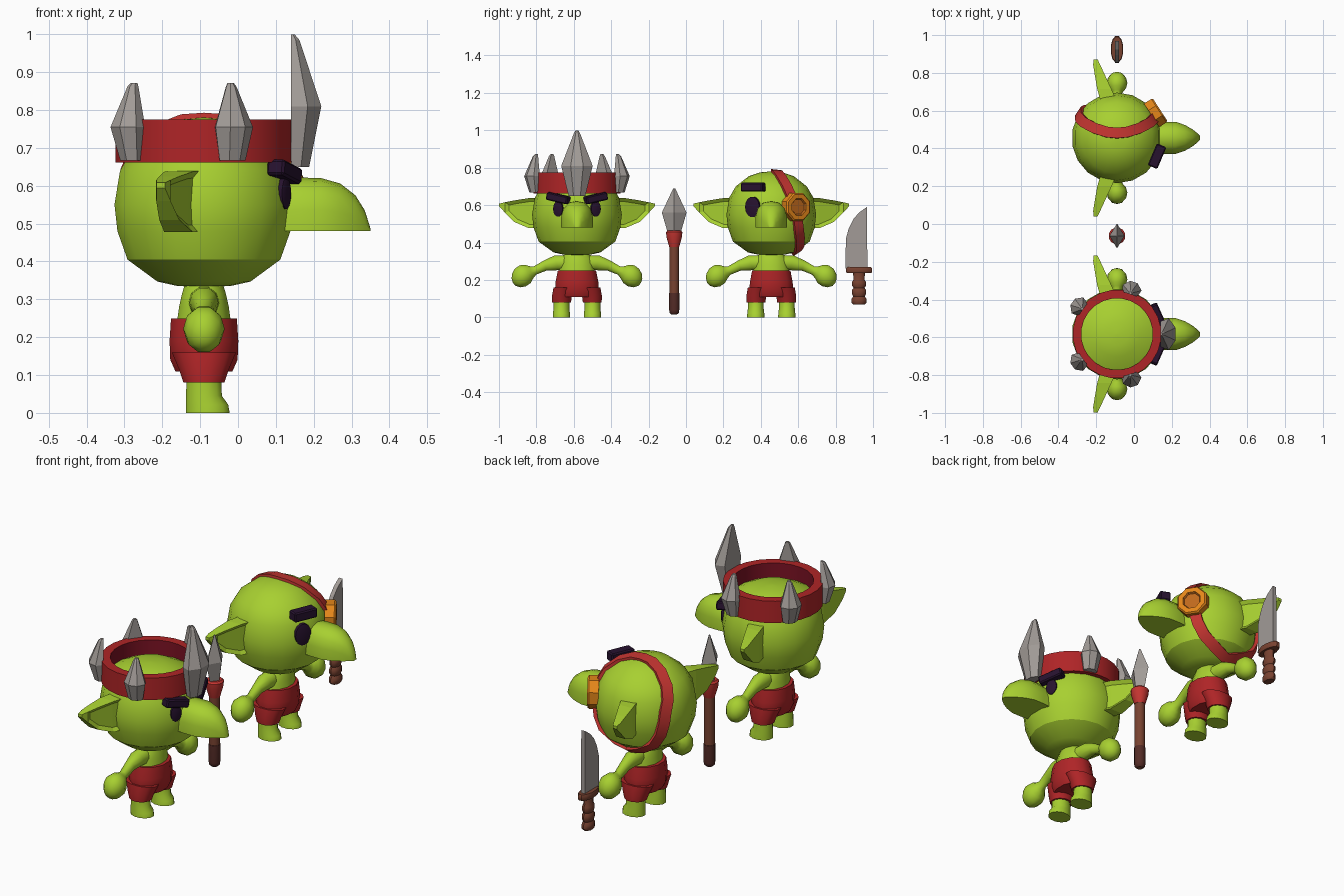
import bpy, bmesh, math
from math import sin, cos, pi, radians, sqrt
from mathutils import Vector, Matrix

if "Cube" in bpy.data.objects:
    bpy.data.objects.remove(bpy.data.objects["Cube"])

def material(name, col):
    m = bpy.data.materials.new(name)
    m.diffuse_color = (*col, 1)
    m.use_nodes = True
    m.node_tree.nodes["Principled BSDF"].inputs["Base Color"].default_value = m.diffuse_color
    return m

GREEN = material("goblin green", (0.39, 0.63, 0.03))
RED = material("cloth red", (0.43, 0.018, 0.02))
STRAP = material("strap red", (0.55, 0.035, 0.03))
CRIMSON = material("dark crimson", (0.2, 0.006, 0.017))
STEEL = material("steel grey", (0.36, 0.33, 0.31))
BROWN = material("wood brown", (0.19, 0.055, 0.03))
DARK_BROWN = material("dark brown", (0.09, 0.025, 0.02))
ORANGE = material("patch orange", (0.78, 0.24, 0.01))
AMBER = material("dark orange", (0.52, 0.14, 0.012))
INK = material("eye black", (0.02, 0.006, 0.028))

def finish(name, bm, mats, M=Matrix(), smooth=0):
    bm.transform(M)
    bmesh.ops.recalc_face_normals(bm, faces=bm.faces[:])
    me = bpy.data.meshes.new(name)
    bm.to_mesh(me)
    bm.free()
    for m in mats:
        me.materials.append(m)
    ob = bpy.data.objects.new(name, me)
    bpy.context.collection.objects.link(ob)
    if smooth:
        bpy.ops.object.select_all(action='DESELECT')
        ob.select_set(True)
        bpy.context.view_layer.objects.active = ob
        bpy.ops.object.shade_smooth_by_angle(angle=radians(smooth))
    return ob

def loft_bm(rings, seg_mats=None, closed=False):
    """Skin a list of equal point rings; seg_mats gives the material per segment."""
    bm = bmesh.new()
    vs = [[bm.verts.new(p) for p in r] for r in rings]
    n, k = len(rings[0]), len(rings)
    for i in range(k if closed else k - 1):
        a, b = vs[i], vs[(i + 1) % k]
        for j in range(n):
            f = bm.faces.new((a[j], a[(j + 1) % n], b[(j + 1) % n], b[j]))
            f.material_index = seg_mats[i] if seg_mats else 0
    if not closed:
        bm.faces.new(vs[0])
        f = bm.faces.new(vs[-1])
        f.material_index = seg_mats[-1] if seg_mats else 0
    return bm

def loft(name, rings, mats, M=Matrix(), smooth=0, seg_mats=None, closed=False):
    return finish(name, loft_bm(rings, seg_mats, closed), mats, M, smooth)

def oval(z, rx, ry, cx=0, cy=0, n=12):
    return [(cx + rx * cos(2 * pi * (j + .5) / n), cy + ry * sin(2 * pi * (j + .5) / n), z)
            for j in range(n)]

def lathe(name, prof, mats, M=Matrix(), n=16, smooth=40, seg_mats=None, closed=False, sx=1, sy=1):
    return loft(name, [oval(z, r * sx, r * sy, n=n) for r, z in prof], mats, M, smooth, seg_mats, closed)

def box(name, size, mats, M):
    bm = bmesh.new()
    bmesh.ops.create_cube(bm, size=1, matrix=Matrix.Diagonal((*size, 1)))
    bmesh.ops.bevel(bm, geom=bm.edges[:], offset=0.006, segments=1, affect='EDGES')
    return finish(name, bm, mats, M)

HEAD = [(.003, .333), (.07, .335), (.125, .347), (.205, .405), (.232, .48), (.24, .55),
        (.225, .64), (.19, .70), (.12, .755), (.06, .775), (.003, .78)]

def head_radius(z):
    for (r0, z0), (r1, z1) in zip(HEAD, HEAD[1:]):
        if z0 <= z <= z1:
            return r0 + (r1 - r0) * (z - z0) / (z1 - z0)
    return 0

def facing(x, y, z, az, roll=0):
    """Frame on the face whose x axis points outward at the given azimuth."""
    return Matrix.Translation((x, y, z)) @ Matrix.Rotation(radians(az), 4, 'Z') @ Matrix.Rotation(radians(roll), 4, 'X')

LIE = Matrix.Rotation(pi / 2, 4, 'Y')  # turns lathe axis z into x

def eye(O, y, z, wide, tall):
    x = sqrt(head_radius(z) ** 2 - y * y)
    M = O @ facing(x, y, z, math.degrees(math.atan2(y, x))) @ LIE
    lathe("eye", [(1, -.012), (1, .006), (.8, .009)], [INK], M, n=14, sx=tall, sy=wide)

def goblin(O, head):
    lathe("head", head, [GREEN], O, n=18, smooth=32)
    # nose: flat-bottomed arches narrowing to the tip
    arches = []
    for x, w, top in [(.18, .078, .615), (.25, .085, .622), (.31, .085, .62), (.36, .068, .606),
                      (.40, .045, .575), (.425, .025, .535), (.44, .01, .487)]:
        h = top - .48
        arches.append([(x, w, .48)] + [(x, w * c, .48 + h * s) for c, s in
                      [(1, .4), (.85, .72), (.5, .94), (0, 1), (-.5, .94), (-.85, .72), (-1, .4)]] + [(x, -w, .48)])
    loft("nose", arches, [GREEN], O, 40)
    # torso, shorts
    loft("torso", [oval(.23, .075, .1), oval(.28, .068, .095), oval(.315, .06, .085), oval(.345, .05, .06)],
         [GREEN], O, 40)
    loft("shorts", [oval(.11, .078, .11), oval(.14, .092, .122), oval(.19, .094, .118), oval(.25, .09, .106)],
         [RED], O, 40)
    for s in (-1, 1):
        loft("shorts_leg", [oval(.08, .056, .052, 0, s * .082), oval(.115, .068, .055, 0, s * .08),
                            oval(.16, .088, .055, 0, s * .072)], [RED], O, 40)
        loft("leg", [oval(0, .06, .048, .01, s * .083), oval(.022, .058, .047, .008, s * .083),
                     oval(.045, .049, .044, 0, s * .083), oval(.1, .047, .043, 0, s * .083)], [GREEN], O, 40)
        # arm tapering into a round fist
        rings = []
        for y, z, r in [(.04, .29, .045), (.11, .291, .041), (.17, .277, .028), (.225, .25, .023),
                        (.245, .24, .035), (.262, .232, .051), (.29, .222, .059), (.318, .21, .052), (.338, .2, .033), (.346, .196, .012)]:
            rings.append([(r * .93 * cos(t * pi / 5), s * (y + r * .3 * sin(t * pi / 5)), z + r * sin(t * pi / 5))
                          for t in range(10)])
        loft("arm", rings, [GREEN], O, 40)
        # pointed ear with a hollow front
        bm = loft_bm([[(x0, s * y, z0), (x1, s * y, z0), (x1, s * y, z1), (x0, s * y, z1)]
                      for y, x0, x1, z0, z1 in [(.19, -.085, .0, .48, .64), (.26, -.105, -.03, .478, .637),
                                                (.335, -.118, -.065, .51, .625), (.385, -.126, -.088, .56, .615),
                                                (.416, -.125, -.103, .594, .608)]])
        bmesh.ops.recalc_face_normals(bm, faces=bm.faces[:])
        bm.normal_update()
        front = [f for f in bm.faces if f.normal.x > .6 and abs(f.calc_center_median().y) < .385]
        bmesh.ops.inset_region(bm, faces=front, thickness=.018, depth=-.014, use_even_offset=True)
        finish("ear", bm, [GREEN], O)

# ---- crowned goblin ----
A = Matrix.Translation((-.09, -.583, 0))
goblin(A, [(r, min(z, .7 + (z - .7) * .65)) for r, z in HEAD])
for s in (-1, 1):
    eye(A, s * .1, .58, .028, .042)
    box("brow", (.05, .125, .042), [INK], A @ facing(.213, s * .1, .637, s * 24, s * 12))
lathe("crown_band", [(.235, .662), (.235, .775), (.19, .775), (.19, .662)], [RED, CRIMSON], A, n=24,
      seg_mats=[0, 0, 1, 0], closed=True)

def spike(name, ang, r, d, levels):
    rings = []
    for z, w, k in levels:  # height, half width, depth factor
        e = d * k
        rings.append([(r, -.8 * w, z), (r + .55 * e, -w, z), (r + e, -.4 * w, z),
                      (r + e, .4 * w, z), (r + .55 * e, w, z), (r, .8 * w, z)])
    loft(name, rings, [STEEL], A @ Matrix.Rotation(radians(ang), 4, 'Z'))

spike("crown_spike_large", 0, .23, .08, [(.65, .045, .6), (.81, .084, 1), (.985, .016, .28), (1, .007, .12)])
for a in (72, 144, 216, 288):
    spike("crown_spike", a, .222, .068, [(.667, .036, .6), (.755, .052, 1), (.862, .014, .35), (.872, .008, .2)])

# ---- eye-patch goblin ----
B = Matrix.Translation((-.09, .456, 0))
goblin(B, HEAD)
eye(B, -.1, .59, .042, .055)
box("brow", (.055, .125, .048), [INK], B @ facing(.212, -.097, .696, -23))
patch = B @ facing(.2, .13, .59, 33) @ LIE
lathe("eye_patch", [(.08, -.02), (.08, .026), (.073, .034), (.048, .034), (.042, .024)], [ORANGE, AMBER], patch,
      n=8, smooth=0, seg_mats=[0, 0, 0, 1])

# strap wrapping over the crown of the head and under the jaw
half = [(.03, .775), (.05, .75), (.08, .70), (.105, .645), (.125, .59), (.136, .54), (.143, .48), (.15, .42), (.148, .375)]
side = [Vector((sqrt(max(head_radius(z) ** 2 - y * y, 0)), y, z)) for y, z in half]
path = [Vector((0, .025, .778))] + side + [Vector((0, .135, .352))] + [Vector((-p.x, p.y, p.z)) for p in reversed(side)]
rings = []
for i, p in enumerate(path):
    t = (path[(i + 1) % len(path)] - path[i - 1]).normalized()
    nrm = (p - Vector((0, 0, .55))).normalized()
    w = nrm.cross(t).normalized() * .028
    rings.append([p + w - nrm * .015, p + w + nrm * .012, p - w + nrm * .012, p - w - nrm * .015])
loft("patch_strap", rings, [STRAP], B, 40, closed=True)

# ---- spear ----
S = Matrix.Translation((-.09, -.063, 0))
lathe("spear_shaft", [(.015, .015), (.026, .025), (.028, .04), (.028, .13), (.026, .13), (.026, .4)],
      [BROWN, DARK_BROWN], S, n=12, seg_mats=[1, 1, 1, 1, 0])
lathe("spear_binding", [(.027, .375), (.043, .43), (.045, .455), (.036, .463)], [STRAP], S, n=12, smooth=30)
loft("spear_head", [[(a, 0, z), (0, b, z), (-a, 0, z), (0, -b, z)] for a, b, z in
                    [(.026, .034, .45), (.04, .066, .56), (.004, .005, .69)]], [STEEL], S)

# ---- knife ----
K = Matrix.Translation((-.09, .925, 0))
outline = [(-.073, .26), (-.07, .42), (-.055, .475), (-.03, .525), (0, .56), (.042, .59), (.045, .26)]
loft("knife_blade", [[(x, y, z) for y, z in outline] for x in (-.011, .011)], [STEEL], K)
lathe("knife_guard", [(.92, .237), (1, .244), (1, .26), (.92, .268)], [BROWN], K, n=12, sx=.034, sy=.073)
lathe("knife_grip", [(.8, .068), (1.05, .078), (1.05, .098), (.8, .112), (1, .125), (1, .145), (.78, .157),
                     (.98, .17), (.98, .19), (.76, .202), (.85, .24)], [BROWN], K, n=10, sx=.026, sy=.038)
